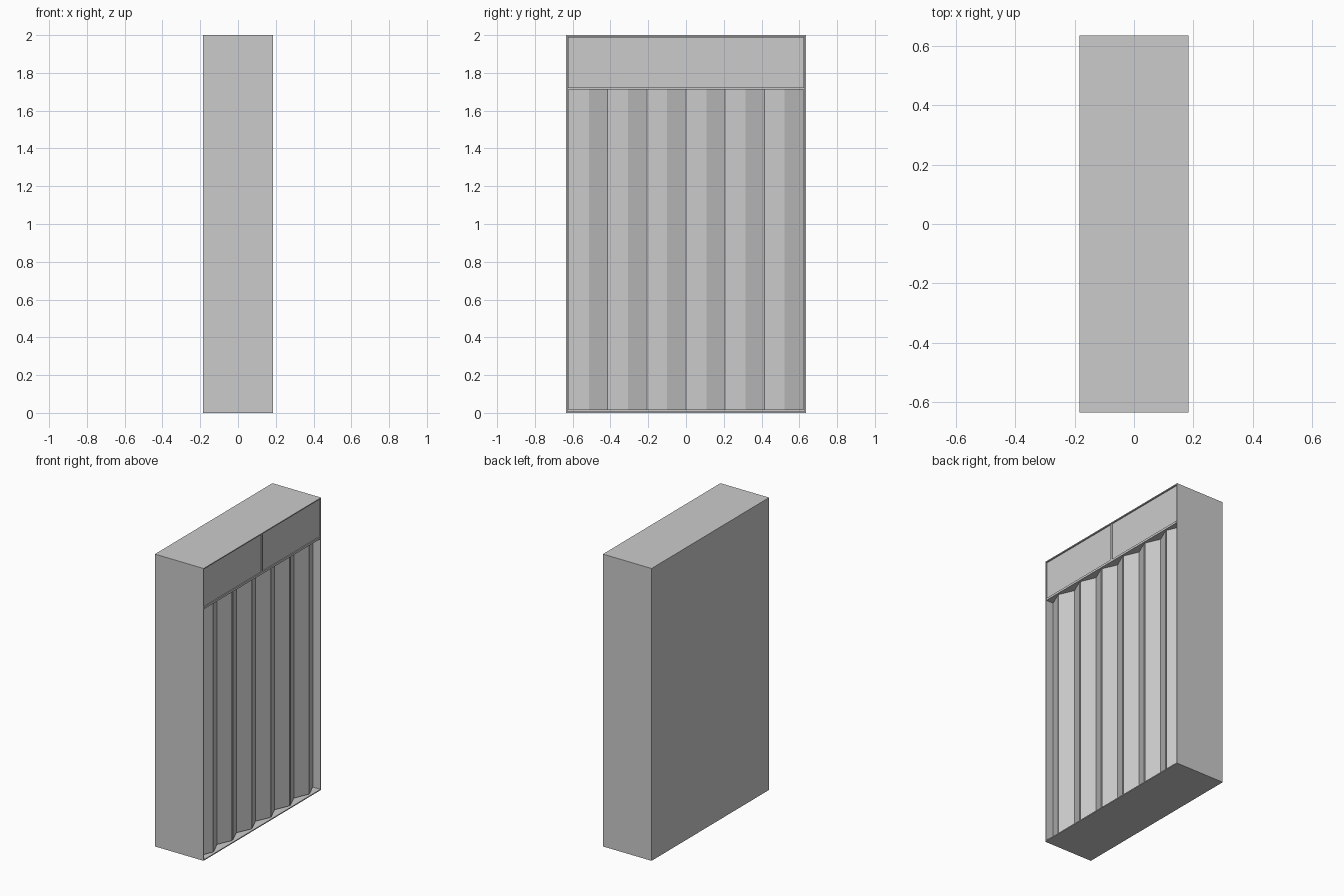
import bpy, bmesh, math

if "Cube" in bpy.data.objects:
    bpy.data.objects.remove(bpy.data.objects["Cube"])

D, W, H = 0.184, 0.635, 2.0      # half depth, half width, height
T = 0.01                          # board thickness
SHELF_LO, SHELF_HI = 1.72, 1.735


def box(name, x0, x1, y0, y1, z0, z1):
    bpy.ops.mesh.primitive_cube_add(
        size=1, location=((x0 + x1) / 2, (y0 + y1) / 2, (z0 + z1) / 2))
    ob = bpy.context.object
    ob.name = name
    ob.scale = (x1 - x0, y1 - y0, z1 - z0)
    bpy.ops.object.transform_apply(location=False, rotation=False, scale=True)
    return ob


def prism(name, profile, z0, z1):
    bm = bmesh.new()
    face = bm.faces.new([bm.verts.new((x, y, z0)) for x, y in profile])
    ext = bmesh.ops.extrude_face_region(bm, geom=[face])
    top = [v for v in ext["geom"] if isinstance(v, bmesh.types.BMVert)]
    bmesh.ops.translate(bm, verts=top, vec=(0, 0, z1 - z0))
    bmesh.ops.recalc_face_normals(bm, faces=bm.faces)
    me = bpy.data.meshes.new(name)
    bm.to_mesh(me)
    bm.free()
    ob = bpy.data.objects.new(name, me)
    bpy.context.collection.objects.link(ob)
    return ob


# Carcass: one box, opened on the +x side and hollowed with the wall thickness
carcass = box("carcass", -D, D, -W, W, 0, H)
bm = bmesh.new()
bm.from_mesh(carcass.data)
bm.faces.ensure_lookup_table()
front = [f for f in bm.faces if f.normal.x > 0.9]
bmesh.ops.delete(bm, geom=front, context='FACES_ONLY')
bm.to_mesh(carcass.data)
bm.free()
wall = carcass.modifiers.new("wall", 'SOLIDIFY')
wall.thickness = T
wall.offset = -1

# Shelf between the upper cupboard and the folding doors
box("shelf", -D + T, D, -W + T, W - T, SHELF_LO, SHELF_HI)

# Upper cupboard: centre post and two slightly recessed doors
box("upper_post", -D + T, D, -0.006, 0.006, SHELF_HI, H - T)
for side, name in ((-1, "upper_door_left"), (1, "upper_door_right")):
    y0, y1 = sorted((side * 0.006, side * (W - T)))
    box(name, D - 0.018, D - 0.006, y0, y1, SHELF_HI, H - T)

# Folding doors: zigzag leaves, ridges forward at the hinges
N = 12
Y_END = 0.622
STEP = 2 * Y_END / N
RIDGE, VALLEY, THICK = D - 0.008, D - 0.052, 0.009
Z0, Z1 = T + 0.004, SHELF_LO - 0.004
for i in range(N):
    ya = -Y_END + i * STEP
    yb = ya + STEP
    xa, xb = (VALLEY, RIDGE) if i % 2 == 0 else (RIDGE, VALLEY)
    # stop short of the ridge so the hinge groove shows
    if i % 2 == 0:
        yb -= 0.004
    else:
        ya += 0.004
    prism(f"folding_leaf_{i + 1}",
          [(xa, ya), (xb, yb), (xb - THICK, yb), (xa - THICK, ya)], Z0, Z1)

# Hinge strips set back in the ridge grooves
for i in range(1, N, 2):
    y = -Y_END + i * STEP
    box(f"hinge_strip_{i // 2 + 1}", RIDGE - THICK, RIDGE - 0.005,
        y - 0.004, y + 0.004, Z0, Z1)
